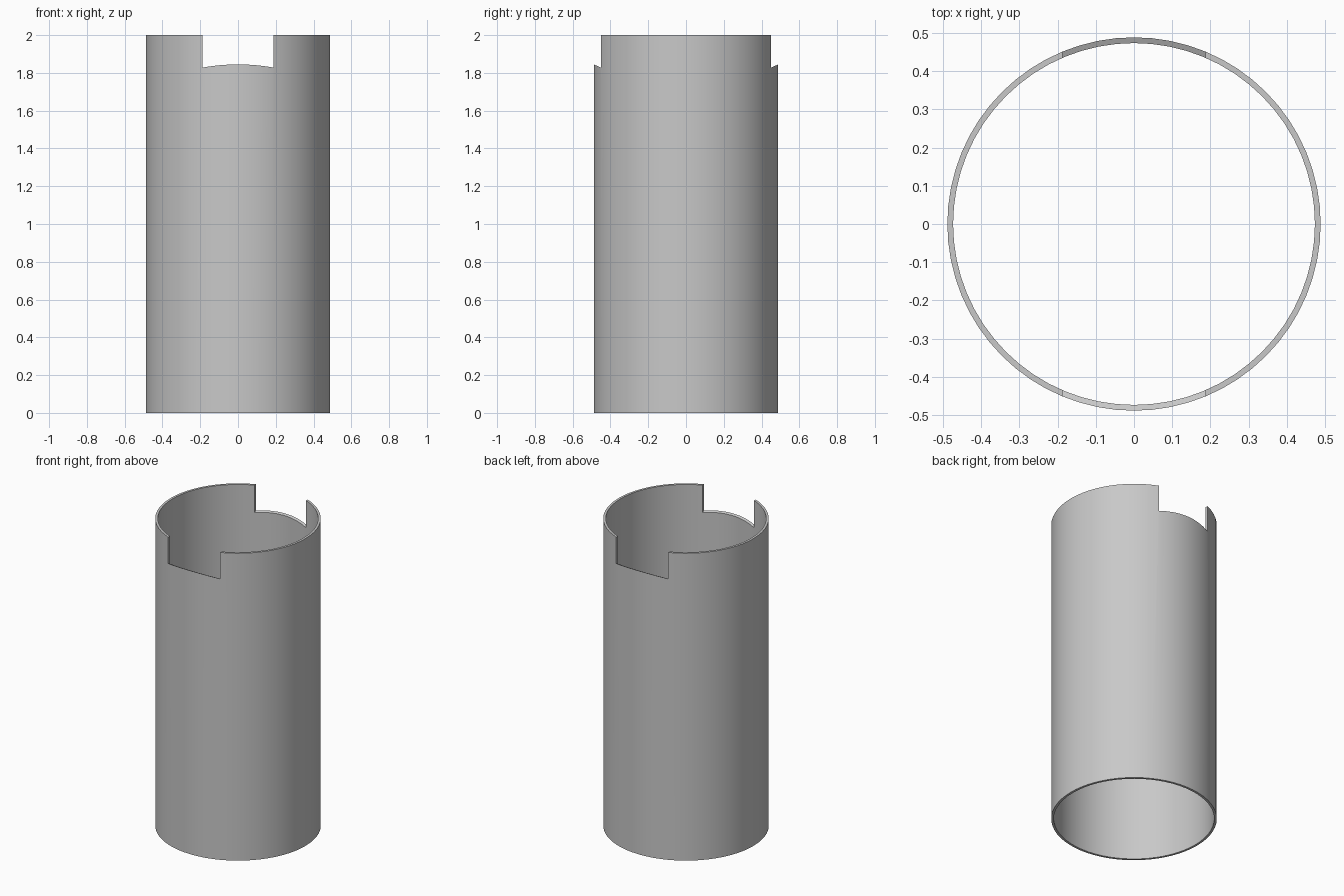
import bpy, bmesh, math

SEGMENTS = 64
OUTER, INNER, HEIGHT = 0.488, 0.473, 2.0
NOTCH_HALF, NOTCH_Z, SLOPE = 0.187, 1.845, 0.45

cube = bpy.data.objects.get("Cube")
if cube:
    bpy.data.objects.remove(cube, do_unlink=True)


def make_object(name, bm):
    bmesh.ops.recalc_face_normals(bm, faces=bm.faces)
    mesh = bpy.data.meshes.new(name)
    bm.to_mesh(mesh)
    bm.free()
    obj = bpy.data.objects.new(name, mesh)
    bpy.context.collection.objects.link(obj)
    return obj


# Tube wall: a thin rectangle turned around the z axis
bm = bmesh.new()
profile = [(INNER, 0), (OUTER, 0), (OUTER, HEIGHT), (INNER, HEIGHT)]
verts = [bm.verts.new((r, 0, z)) for r, z in profile]
edges = [bm.edges.new((verts[i], verts[i - 1])) for i in range(4)]
bmesh.ops.spin(bm, geom=verts + edges, cent=(0, 0, 0), axis=(0, 0, 1),
               angle=math.tau, steps=SEGMENTS, use_duplicate=False)
bmesh.ops.remove_doubles(bm, verts=bm.verts, dist=1e-4)
tube = make_object("notched_tube", bm)

# Notch cutter: one prism across the tube, its floor rising outwards both ways
bm = bmesh.new()
reach, top = 0.7, 2.3
floor_mid = NOTCH_Z - SLOPE * OUTER
floor_end = floor_mid + SLOPE * reach
outline = [(0, floor_mid), (reach, floor_end), (reach, top),
           (-reach, top), (-reach, floor_end)]
face = bm.faces.new([bm.verts.new((-NOTCH_HALF, y, z)) for y, z in outline])
side = bmesh.ops.extrude_face_region(bm, geom=[face], use_keep_orig=True)
moved = [g for g in side["geom"] if isinstance(g, bmesh.types.BMVert)]
bmesh.ops.translate(bm, vec=(2 * NOTCH_HALF, 0, 0), verts=moved)
cutter = make_object("notch_cutter", bm)
cutter.hide_render = True

# Cut the front and back notches
cut = tube.modifiers.new("notches", "BOOLEAN")
cut.operation = "DIFFERENCE"
cut.solver = "EXACT"
cut.object = cutter
bpy.ops.object.select_all(action="DESELECT")
tube.select_set(True)
bpy.context.view_layer.objects.active = tube
bpy.ops.object.modifier_apply(modifier=cut.name)
bpy.data.objects.remove(cutter, do_unlink=True)

# Plain grey finish
grey = bpy.data.materials.new("light_grey")
grey.use_nodes = True
colour = (0.58, 0.58, 0.58, 1)
grey.diffuse_color = colour
grey.node_tree.nodes["Principled BSDF"].inputs["Base Color"].default_value = colour
tube.data.materials.clear()
tube.data.materials.append(grey)
for polygon in tube.data.polygons:
    polygon.material_index = 0

bpy.ops.object.shade_smooth_by_angle(angle=math.radians(20))
